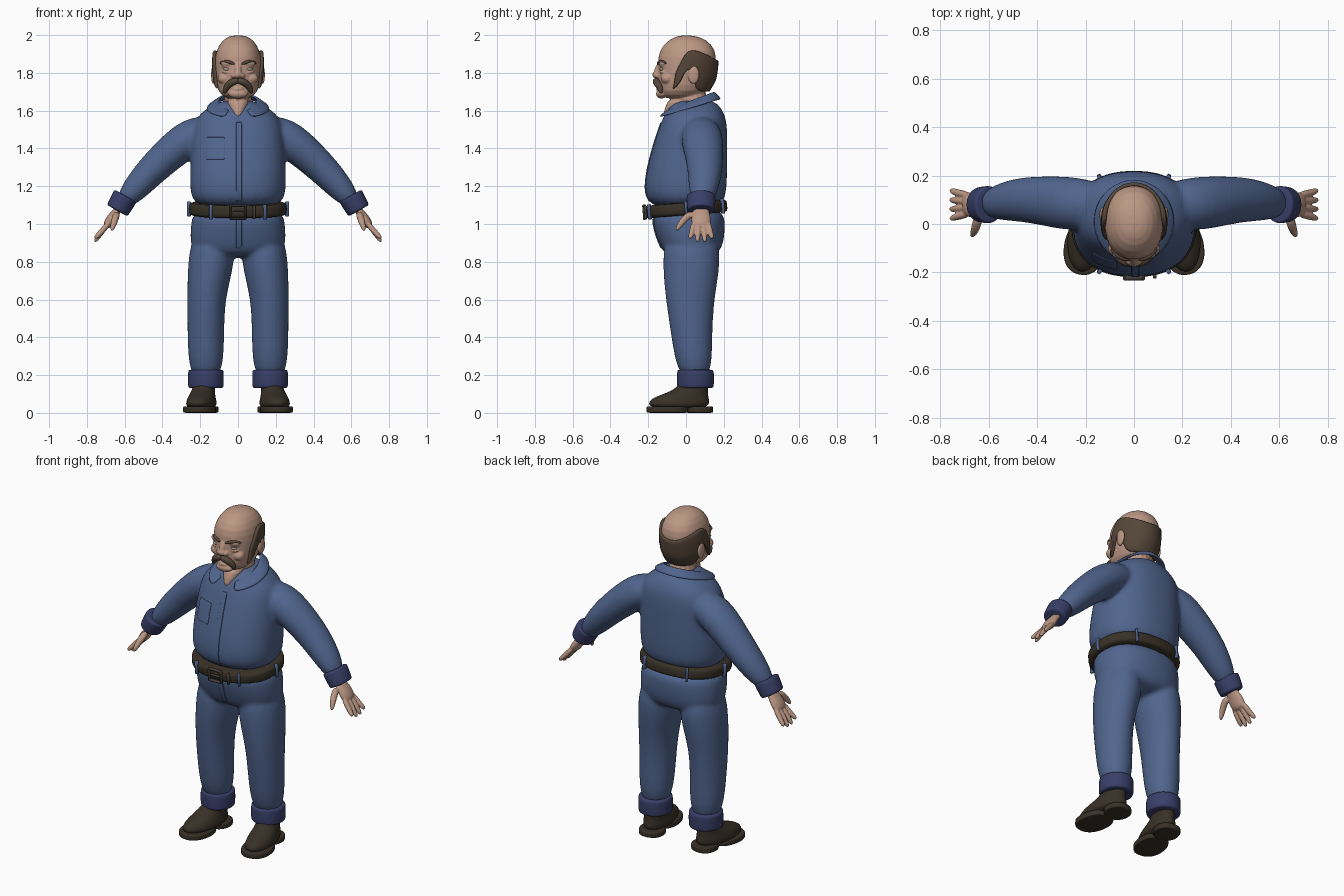
import bpy, bmesh
from math import sin, cos, pi, radians, copysign
from mathutils import Vector, Matrix

cube = bpy.data.objects.get("Cube")
if cube:
    bpy.data.objects.remove(cube)

SIDES = (("left", 1), ("right", -1))
BOXY = .87


def material(name, *rgb):
    mat = bpy.data.materials.new(name)
    mat.use_nodes = True
    mat.diffuse_color = (*rgb, 1)
    shader = mat.node_tree.nodes["Principled BSDF"]
    shader.inputs["Base Color"].default_value = (*rgb, 1)
    shader.inputs["Roughness"].default_value = .8
    return mat


SKIN = material("skin", .5, .31, .23)
DENIM = material("denim_blue", .08, .13, .27)
DARK_DENIM = material("dark_denim", .04, .05, .14)
LEATHER = material("dark_leather", .04, .03, .02)
HAIR = material("brown_hair", .09, .06, .04)
METAL = material("dull_metal", .06, .05, .04)
EYE = material("eye_grey", .42, .36, .33)


def squircle(angle, power):
    """Point on a unit circle, squared off when power is below one."""
    return [copysign(abs(q) ** power, q) for q in (cos(angle), sin(angle))]


def loft(bm, rows, side=1, count=16, power=1, squash=1, flat=True):
    """Closed tube through rows of (x, y, z, half width[, half depth])."""
    points = [Vector(row[:3]) for row in rows]
    rings = []
    for i, row in enumerate(rows):
        width = row[3]
        depth = row[4] if len(row) > 4 else width * squash
        along, ref = Vector((0, 0, 1)), Vector((1, 0, 0))
        if not flat:
            along = (points[min(i + 1, len(points) - 1)] - points[max(i - 1, 0)]).normalized()
            ref = Vector((0, 1, 0))
        u = (ref - along * ref.dot(along)).normalized()
        v = along.cross(u)
        ring = []
        for k in range(count):
            c, d = squircle(2 * pi * k / count, power)
            q = points[i] + u * c * width + v * d * depth
            ring.append(bm.verts.new((side * q.x, q.y, q.z)))
        rings.append(ring)
    for low, high in zip(rings, rings[1:]):
        for k in range(count):
            after = (k + 1) % count
            bm.faces.new((low[k], low[after], high[after], high[k]))
    bm.faces.new(rings[0])
    bm.faces.new(rings[-1])


def band(bm, start, end, width, depth, taper=1, **options):
    """Short ring with rounded rims, for cuffs, belt and soles."""
    rows = []
    for t, rim in ((0, .9), (.05, 1), (.5, 1), (.95, 1), (1, .9)):
        scale = rim * (1 + (taper - 1) * t)
        rows.append((*Vector(start).lerp(Vector(end), t), width * scale, depth * scale))
    loft(bm, rows, **options)


def ball(bm, centre, size):
    place = Matrix.Translation(centre) @ Matrix.Diagonal((*size, 1))
    bmesh.ops.create_uvsphere(bm, u_segments=16, v_segments=10, radius=1, matrix=place)


def finish(name, bm, mat, subdiv=2, voxel=0, soften=4):
    bmesh.ops.recalc_face_normals(bm, faces=bm.faces[:])
    mesh = bpy.data.meshes.new(name)
    bm.to_mesh(mesh)
    bm.free()
    mesh.materials.append(mat)
    for face in mesh.polygons:
        face.use_smooth = True
    ob = bpy.data.objects.new(name, mesh)
    bpy.context.collection.objects.link(ob)
    if subdiv:
        rounding = ob.modifiers.new("round", "SUBSURF")
        rounding.levels = rounding.render_levels = subdiv
    if voxel:
        # fuse overlapping forms into one skin
        fuse = ob.modifiers.new("fuse", "REMESH")
        fuse.mode, fuse.voxel_size, fuse.use_smooth_shade = "VOXEL", voxel, True
        smooth = ob.modifiers.new("soften", "SMOOTH")
        smooth.factor, smooth.iterations = .5, soften
    return ob


def sheet(name, grid, mat, thick, target=None):
    """Thin plate from columns of points, optionally laid on a target."""
    bm = bmesh.new()
    columns = [[bm.verts.new(point) for point in column] for column in grid]
    for a, b in zip(columns, columns[1:]):
        for k in range(len(a) - 1):
            bm.faces.new((a[k], b[k], b[k + 1], a[k + 1]))
    ob = finish(name, bm, mat, subdiv=0)
    if target:
        lay = ob.modifiers.new("lay", "SHRINKWRAP")
        lay.target, lay.wrap_method, lay.wrap_mode = target, "PROJECT", "ABOVE_SURFACE"
        lay.use_project_y, lay.offset = True, .002
    shell = ob.modifiers.new("shell", "SOLIDIFY")
    shell.thickness, shell.offset = thick, 0
    rounding = ob.modifiers.new("round", "SUBSURF")
    rounding.levels = rounding.render_levels = 1


def patch(name, target, left, right, low, high, steps=8):
    grid = [[(left + (right - left) * i / steps, -1, low + (high - low) * k / steps)
             for k in range(steps + 1)] for i in range(steps + 1)]
    sheet(name, grid, DENIM, .006, target)


def body_rows(profile):
    """Rows from (height, half width, front, back)."""
    return [(0, (front + back) / 2, z, width, (back - front) / 2) for z, width, front, back in profile]


# Jacket: torso and sleeves
bm = bmesh.new()
loft(bm, body_rows([(1.07, .24, -.2, .2), (1.2, .26, -.23, .22), (1.4, .25, -.18, .22),
                    (1.55, .24, -.13, .22), (1.61, .17, -.1, .19), (1.66, .09, -.05, .15)]),
     count=24, power=BOXY)
for name, side in SIDES:
    loft(bm, [(.1, .08, 1.5, .08), (.24, .08, 1.48, .12), (.4, .1, 1.34, .1),
              (.5, .1, 1.24, .09), (.62, .08, 1.1, .06)], side, squash=.9, flat=False)
jacket = finish("jacket", bm, DENIM, voxel=.012)

# Trousers: hips and legs
bm = bmesh.new()
loft(bm, body_rows([(1.09, .24, -.18, .2), (1, .25, -.18, .21), (.88, .26, -.14, .2), (.82, .2, -.1, .15)]),
     count=24, power=BOXY)
for name, side in SIDES:
    loft(bm, [(.13, .03, .97, .11, .14), (.14, .03, .8, .13, .16), (.17, .02, .6, .1, .13),
              (.17, .03, .4, .1, .11), (.17, .05, .16, .09, .09)], side)
trousers = finish("trousers", bm, DENIM, voxel=.012)

# Placket, pocket and fly
patch("front_placket", jacket, -.01, .02, 1.12, 1.54, steps=16)
patch("chest_pocket", jacket, -.17, -.07, 1.34, 1.46)
patch("fly", trousers, -.01, .02, .87, 1.03)

# Collar, rising towards the back
collar = []
for step in range(17):
    turn = radians(25) + step / 16 * radians(310)
    x, y = sin(turn), -cos(turn)
    top = Vector((.1 * x, .02 + .125 * y, 1.65 + .05 * y))
    hem = Vector((.17 * x, .01 + .175 * y, 1.61 + .05 * y))
    collar.append([top.lerp(hem, k / 2) for k in range(3)])
sheet("collar", collar, DENIM, .014)

# Belt, tipped down at the front, with loops and buckle
tilt = Matrix.Translation((0, 0, 1.08)) @ Matrix.Rotation(.08, 4, "X")
bm = bmesh.new()
band(bm, (0, 0, -.035), (0, 0, .035), .26, .22, count=32, power=BOXY)
bm.transform(tilt)
finish("belt", bm, LEATHER, subdiv=1)


def box(bm, centre, size, turn=0):
    place = Matrix.Translation(centre) @ Matrix.Rotation(turn, 4, "Z") @ Matrix.Diagonal((*size, 1))
    bmesh.ops.create_cube(bm, size=1, matrix=tilt @ place)


loops, buckle = bmesh.new(), bmesh.new()
for step in (0, 1, 2, 3, 4, 5):
    turn = step * pi / 3
    x, y = squircle(turn, BOXY)
    box(loops, (.26 * x, .22 * y, 0), (.02, .015, .08), turn)
for k in (-1, 1):
    box(buckle, (k * .04, -.22, 0), (.01, .02, .08))
    box(buckle, (0, -.22, k * .035), (.08, .02, .01))
box(buckle, (0, -.22, 0), (.06, .015, .01))
box(buckle, (.085, -.215, 0), (.015, .015, .07))
for ob in (finish("belt_loops", loops, DENIM, subdiv=0), finish("belt_buckle", buckle, METAL, subdiv=0)):
    ob.modifiers.new("bevel", "BEVEL").width = .003

for name, side in SIDES:
    # Rolled cuffs
    bm = bmesh.new()
    band(bm, (.595, .08, 1.15), (.64, .08, 1.07), .08, .07, taper=.92, side=side, flat=False)
    finish(name + "_sleeve_cuff", bm, DARK_DENIM)
    bm = bmesh.new()
    band(bm, (.17, .05, .13), (.17, .05, .23), .097, .1, side=side)
    finish(name + "_trouser_cuff", bm, DARK_DENIM)

    # Hand: palm, four spread fingers, thumb
    bm = bmesh.new()
    loft(bm, [(.61, .08, 1.11, .04), (.64, .08, 1.07, .04), (.67, .08, 1.03, .055), (.7, .08, .98, .05)],
         side, squash=.5, flat=False)
    for finger in range(4):
        spread = finger - 1.5
        root, tip = .08 + .025 * spread, .08 + .04 * spread
        loft(bm, [(.68, root, 1.01, .017), (.73, (root + tip) / 2, .95, .016),
                  (.76, tip, .9 + .01 * spread ** 2, .012)], side, count=10, flat=False)
    loft(bm, [(.64, .04, 1.06, .02), (.65, -.01, 1.03, .021), (.67, -.055, .96, .012)],
         side, count=10, flat=False)
    finish(name + "_hand", bm, SKIN, voxel=.005, soften=2)

    # Boot: upper, sole, heel, laces
    bm = bmesh.new()
    loft(bm, [(.18, -.04, .02, .08, .16), (.18, -.04, .06, .08, .17), (.18, -.02, .09, .07, .14),
              (.18, .03, .12, .06, .09), (.17, .05, .18, .06, .07)], side)
    band(bm, (.18, -.1, 0), (.18, -.1, .035), .087, .115, side=side, power=BOXY)
    band(bm, (.18, .07, 0), (.18, .07, .035), .075, .075, side=side, power=BOXY)
    for lace in range(3):
        y, z = -.11 + .03 * lace, .095 + .013 * lace
        loft(bm, [(.18 + k * .05, y + abs(k) * .03, z - abs(k) * .015, .007) for k in (-1, 0, 1)],
             side, count=8, flat=False)
    bmesh.ops.rotate(bm, verts=bm.verts[:], cent=(side * .18, .05, 0), matrix=Matrix.Rotation(side * .16, 3, "Z"))
    finish(name + "_boot", bm, LEATHER)

# Head with neck, open-collar chest, nose and facial forms
SKULL = [(1.66, .06, -.12, .03), (1.7, .11, -.15, .11), (1.77, .12, -.15, .15), (1.85, .125, -.15, .16),
         (1.92, .118, -.145, .16), (1.98, .08, -.09, .11), (2, .03, -.03, .03)]
bm = bmesh.new()
loft(bm, body_rows(SKULL), count=24, power=.92)
loft(bm, [(0, .03, 1.58, .08, .09), (0, .03, 1.74, .08, .09)])
loft(bm, [(0, -.08, 1.55, .01, .05), (0, -.06, 1.61, .05, .055), (0, -.02, 1.68, .07, .07)])
loft(bm, [(0, -.13, 1.86, .015), (0, -.15, 1.82, .018), (0, -.155, 1.79, .02)], flat=False)
ball(bm, (0, -.155, 1.79), (.025, .024, .02))
ball(bm, (0, -.13, 1.69), (.055, .03, .026))
ball(bm, (0, -.14, 1.715), (.03, .02, .01))
eyes, brows, moustache = bmesh.new(), bmesh.new(), bmesh.new()
for name, side in SIDES:
    ball(bm, (side * .02, -.15, 1.785), (.018, .02, .014))
    ball(bm, (side * .05, -.12, 1.85), (.045, .027, .014))
    for lid in (1.835, 1.805):
        ball(bm, (side * .056, -.12, lid), (.03, .02, .01))
    ball(bm, (side * .07, -.1, 1.77), (.04, .035, .03))
    ball(bm, (side * .13, .04, 1.79), (.013, .032, .05))
    ball(eyes, (side * .056, -.127, 1.82), (.023, .013, .009))
    loft(brows, [(.015, -.15, 1.845, .008), (.06, -.14, 1.865, .012), (.1, -.1, 1.85, .006)],
         side, count=8, flat=False)
    loft(moustache, [(-.01, -.16, 1.76, .014), (.03, -.16, 1.755, .021), (.06, -.14, 1.73, .02),
                     (.075, -.13, 1.69, .008)], side, count=12, flat=False)
finish("head", bm, SKIN, subdiv=1, voxel=.0055, soften=3)
finish("eyes", eyes, EYE, subdiv=0)
finish("eyebrows", brows, HAIR)
finish("moustache", moustache, HAIR)


def on_skull(angle, z, lift):
    for low, high in zip(SKULL, SKULL[1:]):
        if low[0] <= z <= high[0]:
            t = (z - low[0]) / (high[0] - low[0])
            width, front, back = [a + (b - a) * t for a, b in zip(low[1:], high[1:])]
            depth = (back - front) / 2 + lift
            return ((width + lift) * sin(angle), (front + back) / 2 + depth * cos(angle), z)


# Hair fringe round the back, over the ears and into sideburns
half = [(0, 1.7, 1.87), (20, 1.7, 1.87), (40, 1.7, 1.89), (63, 1.71, 1.91), (73, 1.79, 1.92),
        (90, 1.84, 1.92), (98, 1.74, 1.88), (113, 1.71, 1.79)]
fringe = [(-deg, low, high) for deg, low, high in half[:0:-1]] + half
sheet("hair", [[on_skull(radians(deg), low + (high - low) * k / 8, .006) for k in range(9)]
               for deg, low, high in fringe], HAIR, .02)
